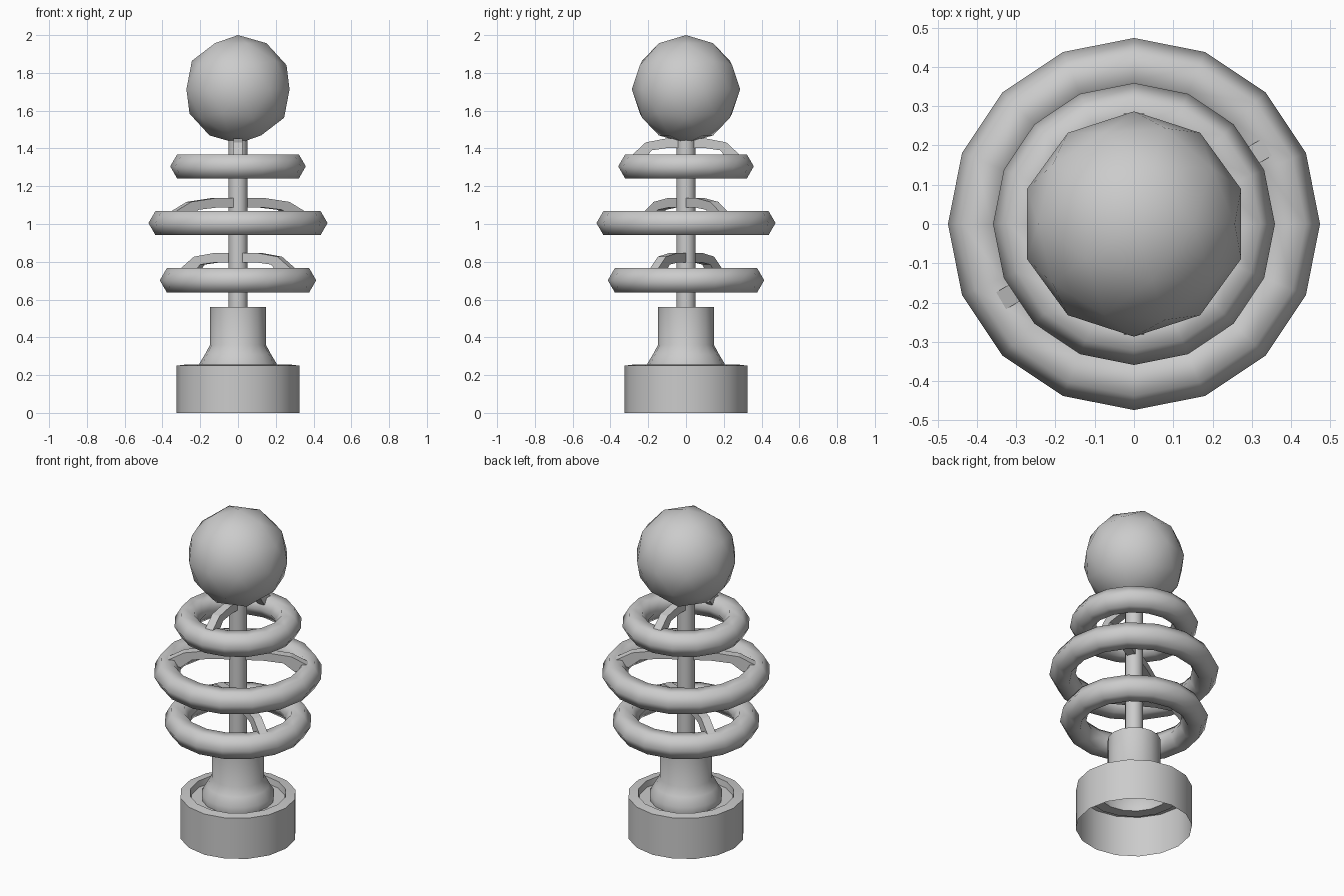
import bpy, math

if "Cube" in bpy.data.objects:
    bpy.data.objects.remove(bpy.data.objects["Cube"])

SIDES = 16


def make(name, verts, faces, smooth=True):
    me = bpy.data.meshes.new(name)
    me.from_pydata(verts, [], faces)
    ob = bpy.data.objects.new(name, me)
    bpy.context.collection.objects.link(ob)
    if smooth:
        shade(ob)
    return ob


def shade(ob, angle=45):
    bpy.ops.object.select_all(action='DESELECT')
    ob.select_set(True)
    bpy.context.view_layer.objects.active = ob
    bpy.ops.object.shade_smooth_by_angle(angle=math.radians(angle))


def lathe(name, profile, closed=False, cap=False, angle=45):
    """Spin (radius, z) points around z."""
    n = len(profile)
    verts = [(r * math.cos(a), r * math.sin(a), z)
             for a in (2 * math.pi * i / SIDES for i in range(SIDES))
             for r, z in profile]
    faces = []
    for i in range(SIDES):
        a, b = i * n, (i + 1) % SIDES * n
        for j in range(n if closed else n - 1):
            k = (j + 1) % n
            faces.append((a + j, b + j, b + k, a + k))
    if cap:
        faces.append([i * n + n - 1 for i in range(SIDES)])
    ob = make(name, verts, faces, False)
    shade(ob, angle)
    return ob


def ring(name, radius, z, tube=0.074):
    """Ring with a hexagonal section."""
    section = [(radius + tube * math.cos(k * math.pi / 3),
                z + tube * math.sin(k * math.pi / 3)) for k in range(6)]
    lathe(name, section, closed=True, angle=75)


def arm(name, radius, z, rise, turn, w=0.025):
    """Arched flat bar running from the rod into the ring."""
    R = radius
    top = [(0.02, rise), (0.38 * R, rise), (0.75 * R, rise - 0.02), (1.02 * R, 0.055)]
    low = [(0.02, rise - 0.05), (0.36 * R, rise - 0.05), (0.64 * R, rise - 0.062), (0.8 * R, 0.02)]
    pts = list(zip(top, low))
    c, s = math.cos(turn), math.sin(turn)
    verts = [(r * c - y * s, r * s + y * c, z + h)
             for t, l in pts for (r, h), y in ((t, -w), (t, w), (l, w), (l, -w))]
    faces = [(0, 1, 2, 3), (15, 14, 13, 12)]
    for i in range(0, 12, 4):
        for j in range(4):
            k = (j + 1) % 4
            faces.append((i + j, i + 4 + j, i + 4 + k, i + k))
    make(name, verts, faces, False)


# Hollow base cup with recessed top, flaring up into the neck
lathe("base", [(0.325, 0), (0.325, 0.25), (0.27, 0.257), (0.265, 0.22), (0.2, 0.22),
               (0.205, 0.26), (0.175, 0.31), (0.148, 0.36), (0.148, 0.56)], cap=True)

# Central rod
lathe("rod", [(0.05, 0.55), (0.05, 1.46)])

# Three rings, each with a pair of opposite arms
for label, R, z, rise, deg in (("lower", 0.34, 0.702, 0.145, -30),
                               ("middle", 0.40, 1.005, 0.132, 30),
                               ("upper", 0.285, 1.305, 0.147, 90)):
    ring(label + "_ring", R, z)
    for side, extra in (("a", 0), ("b", 180)):
        arm(f"{label}_arm_{side}", R, z, rise, math.radians(deg + extra))

# Top ball
bpy.ops.mesh.primitive_ico_sphere_add(subdivisions=2, radius=0.287, location=(0, 0, 1.713))
ball = bpy.context.object
ball.name = "top_ball"
shade(ball)
